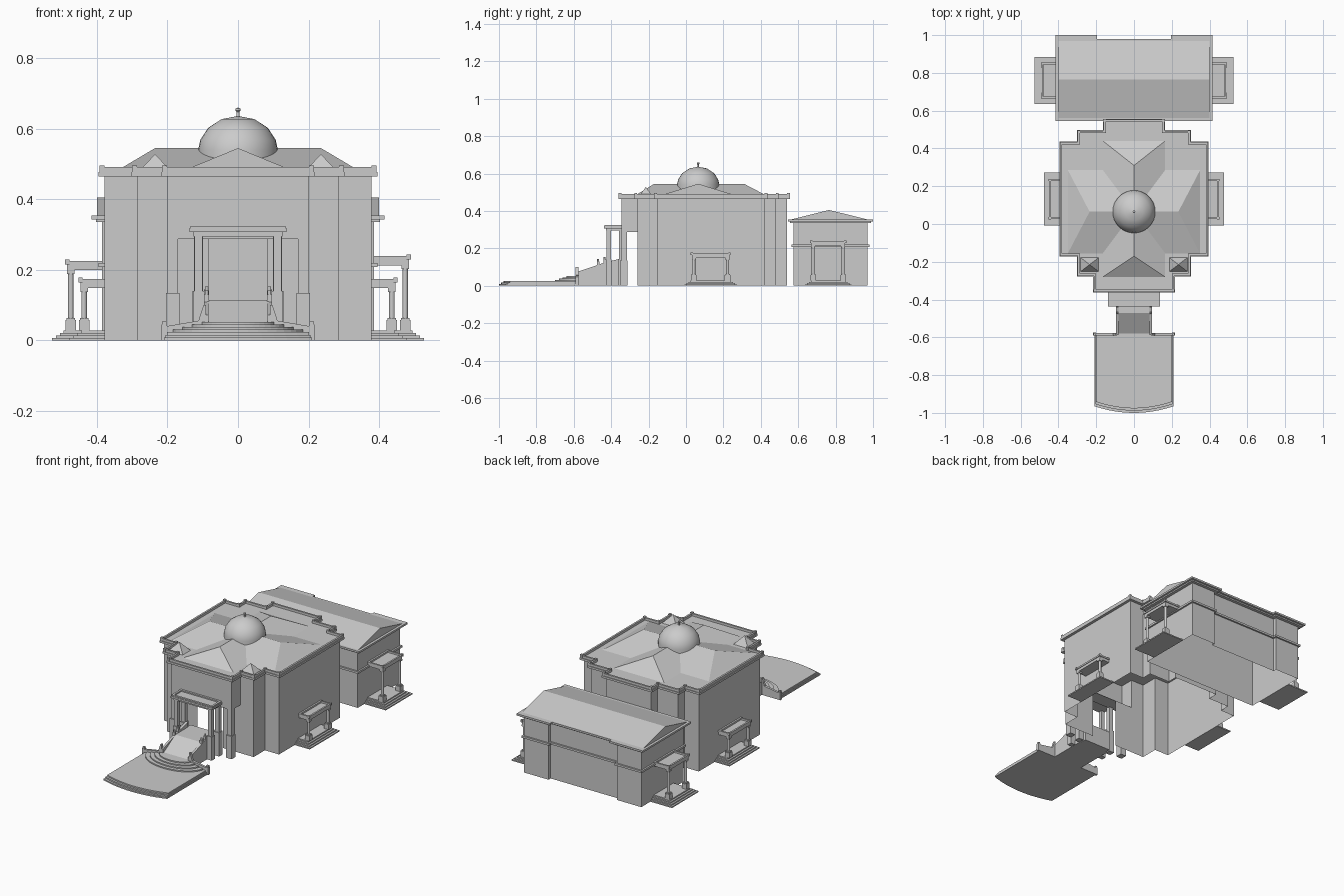
import bpy, bmesh, math

if "Cube" in bpy.data.objects:
    bpy.data.objects.remove(bpy.data.objects["Cube"])


def finish(name, bm):
    bmesh.ops.recalc_face_normals(bm, faces=bm.faces)
    me = bpy.data.meshes.new(name)
    bm.to_mesh(me)
    bm.free()
    ob = bpy.data.objects.new(name, me)
    bpy.context.collection.objects.link(ob)
    return ob


def prism(name, pts, a, b, axis='z', bottom=True, top=True, closed=True):
    """Extrude a 2D outline along an axis; caps are optional."""
    put = {'z': lambda p, h: (p[0], p[1], h),
           'x': lambda p, h: (h, p[0], p[1]),
           'y': lambda p, h: (p[0], h, p[1])}[axis]
    bm = bmesh.new()
    lo = [bm.verts.new(put(p, a)) for p in pts]
    hi = [bm.verts.new(put(p, b)) for p in pts]
    n = len(pts)
    for i in range(n if closed else n - 1):
        j = (i + 1) % n
        bm.faces.new((lo[i], lo[j], hi[j], hi[i]))
    if bottom and closed:
        bm.faces.new(lo[::-1])
    if top and closed:
        bm.faces.new(hi)
    return finish(name, bm)


def box(name, x0, x1, y0, y1, z0, z1):
    return prism(name, [(x0, y0), (x1, y0), (x1, y1), (x0, y1)], z0, z1)


def block(name, x, y, r, z0, z1):
    return box(name, x - r, x + r, y - r, y + r, z0, z1)


def ring(name, outer, inner, z0, z1):
    """Open frame between two matching outlines."""
    bm = bmesh.new()
    loops = [[bm.verts.new((*p, z)) for p in pts]
             for pts, z in ((outer, z0), (outer, z1), (inner, z1), (inner, z0))]
    n = len(outer)
    for k in range(4):
        A, B = loops[k], loops[(k + 1) % 4]
        for i in range(n):
            j = (i + 1) % n
            bm.faces.new((A[i], A[j], B[j], B[i]))
    return finish(name, bm)


def hull(name, pts):
    bm = bmesh.new()
    for p in pts:
        bm.verts.new(p)
    bmesh.ops.convex_hull(bm, input=bm.verts)
    bmesh.ops.dissolve_limit(bm, angle_limit=0.01, verts=bm.verts, edges=bm.edges)
    return finish(name, bm)


def offset(pts, d):
    """Offset a counter-clockwise right-angled outline outward."""
    out = []
    n = len(pts)
    for i, p in enumerate(pts):
        q, r = pts[i - 1], pts[(i + 1) % n]
        x, y = p
        for a, b in ((q, p), (p, r)):
            dx, dy = b[0] - a[0], b[1] - a[1]
            l = math.hypot(dx, dy)
            x += d * dy / l
            y -= d * dx / l
        out.append((x, y))
    return out


def mirror_plan(right):
    return right + [(-x, y) for x, y in reversed(right)]


def column(name, x, y, r, z0, z1):
    prism(name, [(x + r * math.cos(i * math.tau / 12), y + r * math.sin(i * math.tau / 12))
                 for i in range(12)], z0, z1)


# Main hall walls: door gap below, full plan with the front bay above
side = [(.285, -.26), (.285, -.155), (.378, -.155), (.378, .42), (.285, .42),
        (.285, .48), (.148, .48), (.148, .54)]
main = mirror_plan([(.2, -.345), (.2, -.26)] + side)
prism("hall_lower_wall", mirror_plan([(.083, -.26)] + side), 0, .29, closed=False)
box("door_lintel", -.2, .2, -.345, -.26, .288, .29)
prism("hall_upper_wall", main, .29, .465, bottom=False, top=False)
prism("hall_cornice", offset(main, .017), .465, .477)
ring("hall_parapet", offset(main, .013), offset(main, .002), .477, .491)
for x, y in offset(main, .008):
    if (abs(x), y) not in ((.2, -.26),):
        block("parapet_post", x, y, .007, .477, .496)

# Crossed hipped roofs, small corner roofs
cy, zb, zt = .065, .477, .545
hull("roof_wide", [(sx * .35, cy + sy * .22, zb) for sx in (-1, 1) for sy in (-1, 1)] +
     [(-.235, cy, zt), (.235, cy, zt)])
hull("roof_deep", [(sx * .165, .08 + sy * .36, zb) for sx in (-1, 1) for sy in (-1, 1)] +
     [(0, -.17, zt), (0, .31, zt)])
for s in (-1, 1):
    hull("corner_roof", [(s * .235 + a * .048, -.215 + b * .037, zb)
                         for a in (-1, 1) for b in (-1, 1)] + [(s * .235, -.215, .528)])

# Dome and finial, turned from one profile
prof = [(.113, .49), (.113, .54), (.107, .568), (.085, .602), (.047, .627), (.005, .635),
        (.004, .648), (.007, .651), (.007, .657), (0, .66)]
bm = bmesh.new()
vs = [bm.verts.new((r, cy, z)) for r, z in prof]
es = [bm.edges.new(e) for e in zip(vs, vs[1:])]
bmesh.ops.spin(bm, geom=vs + es, cent=(0, cy, 0), axis=(0, 0, 1), angle=math.tau, steps=32)
bmesh.ops.remove_doubles(bm, verts=bm.verts, dist=1e-4)
dome = finish("dome", bm)
bpy.context.view_layer.objects.active = dome
dome.select_set(True)
bpy.ops.object.shade_smooth_by_angle(angle=math.radians(40))

# Rear wing with projecting back corners
wing = [(-.385, .575), (.385, .575), (.385, .97), (.225, .97), (.225, .95),
        (-.225, .95), (-.225, .97), (-.385, .97)]
prism("wing_wall", wing, 0, .34, bottom=False, top=False)
ring("wing_band", offset(wing, .01), wing, .208, .22)
prism("wing_cornice_lower", offset(wing, .018), .335, .343)
prism("wing_cornice", offset(wing, .03), .343, .354)
prism("wing_roof", [(.56, .354), (.97, .354), (.765, .405)], -.4, .4, 'x')


def side_porch(s, x0, xs, yc, hs, xb, hb, z):
    """Stepped base, two columns and a framed flat roof on one side."""
    for i in range(4):
        a, b = sorted((s * x0, s * (xs - .011 * i)))
        box("porch_step", a, b, yc - hs + .011 * i, yc + hs - .011 * i, .007 * i, .007 * (i + 1))
    xc, hc = xb - .014, hb - .015
    for t in (-1, 1):
        x, y = s * xc, yc + t * hc
        block("porch_pedestal", x, y, .015, .028, .058)
        block("porch_base", x, y, .012, .058, .064)
        column("porch_column", x, y, .008, .064, z - .03)
        block("porch_capital", x, y, .011, z - .036, z - .026)
        block("porch_roof_knob", s * (xb - .004), yc + t * (hb - .004), .006, z - .01, z + .004)
    a, b = sorted((s * x0, s * (xb - .004)))
    box("porch_beam", a, b, yc - hb + .004, yc + hb - .004, z - .026, z - .01)
    a, b = sorted((s * x0, s * xb))
    rect = [(a, yc - hb), (b, yc - hb), (b, yc + hb), (a, yc + hb)]
    ring("porch_roof_rim", rect, offset(rect, -.01), z - .01, z)


for s in (-1, 1):
    side_porch(s, .378, .477, .132, .14, .45, .105, .174)
    side_porch(s, .385, .527, .76, .125, .488, .095, .232 + .007 * s)

# Front bay piers, portico columns and entablature
for s in (-1, 1):
    x = s * .185
    box("bay_pier", x - .015, x + .015, -.345, -.315, 0, .29)
    box("bay_pier_base", x - .019, x + .019, -.352, -.313, 0, .135)
    for y, r in ((-.413, .011), (-.345, .013)):
        block("portico_pedestal", s * .112, y, r + .004, 0, .14)
        block("portico_column", s * .112, y, r, .14, .295)
box("portico_beam", -.126, .126, -.427, -.345, .295, .307)
box("portico_cornice", -.137, .137, -.438, -.345, .307, .318)
eave = [(-.134, -.435), (.134, -.435), (.134, -.345), (-.134, -.345)]
ring("portico_rim", eave, offset(eave, -.012), .318, .325)

# Entrance ramp with side walls and flared ends
prism("entrance_ramp", [(-.58, 0), (-.32, 0), (-.32, .115), (-.47, .115), (-.58, .05)],
      -.088, .088, 'x')
for s in (-1, 1):
    a, b = sorted((s * .083, s * .096))
    prism("ramp_side_wall", [(-.588, 0), (-.35, 0), (-.35, .145), (-.44, .122), (-.588, .072)],
          a, b, 'x')
    prism("flared_wall", [(s * x, z) for x, z in ((.09, 0), (.205, 0), (.205, .04), (.112, .056),
                                                  (.098, .1), (.09, .1))], -.59, -.576, 'y')
    block("end_post", s * .209, -.583, .008, 0, .045)
    block("end_post_knob", s * .209, -.583, .006, .045, .054)
    for y, z in ((-.47, .115), (-.435, .126)):
        block("rail_post", s * .089, y, .007, z - .02, z + .015)
        column("rail_post_knob", s * .089, y, .005, z + .015, z + .027)

# Rounded lower steps
for i in range(4):
    rx, ry = .185 - .027 * i, .12 - .02 * i
    prism("rounded_step", [(rx * math.cos(math.pi + math.pi * k / 20),
                            -.58 + ry * math.sin(math.pi + math.pi * k / 20))
                           for k in range(21)], .024 + .007 * i - .007 * (i > 0), .031 + .007 * i)

# Bow-fronted terrace in three thin tiers
for i in range(3):
    w, d = .209 - .004 * i, .012 * i
    front = [(-w + 2 * w * k / 12, -.965 + d - .035 * (1 - (k / 6 - 1) ** 2)) for k in range(13)]
    prism("terrace_tier", front + [(w, -.58), (-w, -.58)], .008 * i, .008 * (i + 1))
